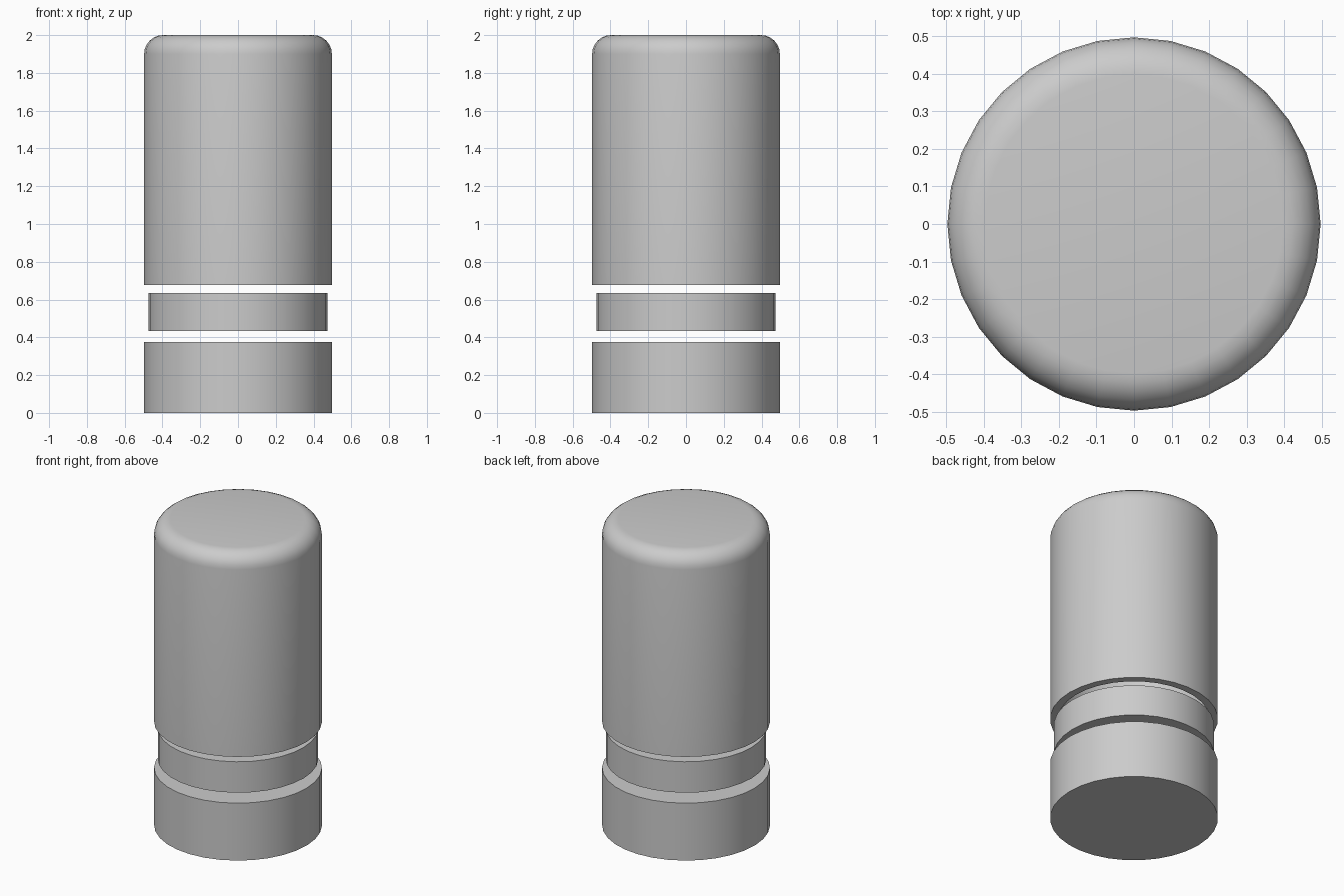
import bpy, bmesh, math

if "Cube" in bpy.data.objects:
    bpy.data.objects.remove(bpy.data.objects["Cube"])

SIDES = 32
grey = bpy.data.materials.new("light grey")
grey.diffuse_color = (0.6, 0.6, 0.6, 1)
grey.use_nodes = True
grey.node_tree.nodes["Principled BSDF"].inputs["Base Color"].default_value = grey.diffuse_color


def lathe(name, profile):
    """Spin a (radius, z) profile around z; profile ends on the axis."""
    bm = bmesh.new()
    rings = []
    for r, z in profile:
        if r == 0:
            rings.append([bm.verts.new((0, 0, z))] * SIDES)
        else:
            rings.append([bm.verts.new((r * math.cos(math.tau * i / SIDES),
                                        r * math.sin(math.tau * i / SIDES), z))
                          for i in range(SIDES)])
    for lo, hi in zip(rings, rings[1:]):
        for i in range(SIDES):
            j = (i + 1) % SIDES
            quad = dict.fromkeys((lo[i], lo[j], hi[j], hi[i]))
            bm.faces.new(list(quad))
    bmesh.ops.recalc_face_normals(bm, faces=bm.faces)
    mesh = bpy.data.meshes.new(name)
    bm.to_mesh(mesh)
    bm.free()
    mesh.materials.append(grey)
    ob = bpy.data.objects.new(name, mesh)
    bpy.context.collection.objects.link(ob)
    bpy.ops.object.select_all(action='DESELECT')
    ob.select_set(True)
    bpy.context.view_layer.objects.active = ob
    bpy.ops.object.shade_smooth_by_angle(angle=math.radians(30))
    return ob


# Base drum and the slightly narrower floating ring
lathe("base", [(0, 0), (0.497, 0), (0.497, 0.375), (0, 0.375)])
lathe("middle_ring", [(0, 0.433), (0.475, 0.433), (0.475, 0.635), (0, 0.635)])

# Tall cap: hollow underneath, with a rounded top edge
R, B, STEPS = 0.497, 0.1, 6
rounded = [(R - B + B * math.cos(a), 2 - B + B * math.sin(a))
           for a in (math.pi / 2 * k / STEPS for k in range(STEPS + 1))]
lathe("cap", [(0, 1.95), (0.45, 1.85), (0.45, 0.677), (R, 0.677)] + rounded + [(0, 2)])
